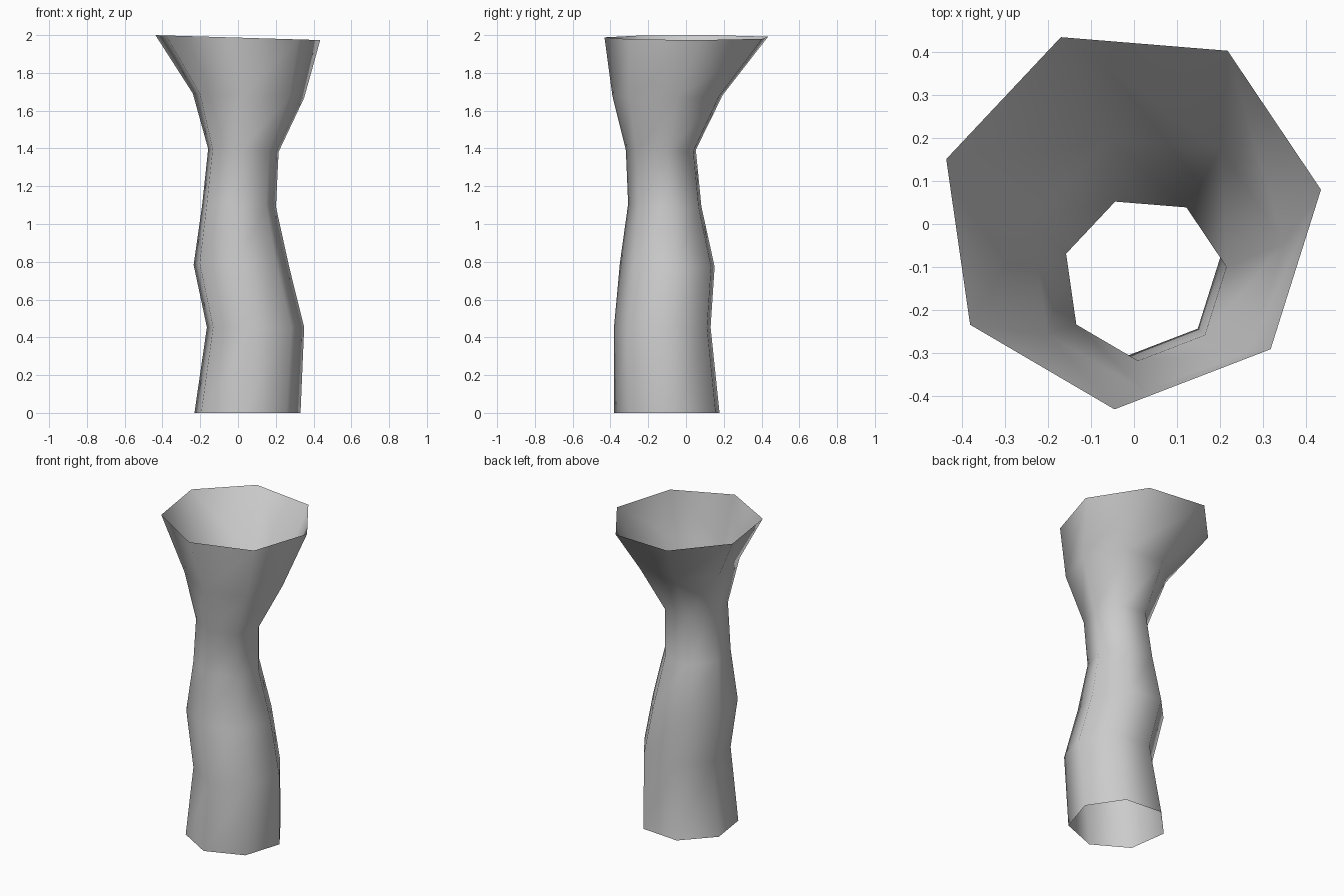
import bpy
import bmesh
from math import cos, sin, radians, tau

cube = bpy.data.objects.get("Cube")
if cube:
    bpy.data.objects.remove(cube, do_unlink=True)

SIDES = 7
TWIST = radians(8.2)

# Cross-sections, bottom to top: centre x, y, z, radius, slope along x, slope along y
RINGS = [
    (0.045, -0.092, 0.0, 0.289, 0.0, 0.0),
    (0.088, -0.117, 0.453, 0.265, 0.0, 0.0),
    (0.013, -0.091, 0.782, 0.260, -0.02, -0.04),
    (0.002, -0.106, 1.098, 0.201, -0.03, -0.04),
    (0.025, -0.127, 1.390, 0.192, -0.04, 0.0),
    (0.050, -0.088, 1.679, 0.303, -0.04, 0.0),
    (-0.009, 0.016, 1.987, 0.449, -0.03, 0.0),
]

# Plain grey material
grey = bpy.data.materials.new("plain grey")
grey.use_nodes = True
colour = (0.6, 0.6, 0.6, 1.0)
grey.diffuse_color = colour
grey.node_tree.nodes["Principled BSDF"].inputs["Base Color"].default_value = colour


def add_ring(bm, cx, cy, cz, radius, slope_x, slope_y):
    verts = []
    for i in range(SIDES):
        angle = TWIST + tau * i / SIDES
        dx, dy = radius * cos(angle), radius * sin(angle)
        verts.append(bm.verts.new((cx + dx, cy + dy, cz + slope_x * dx + slope_y * dy)))
    return verts


# Open, wavy tube flaring out at the rim
bm = bmesh.new()
rings = [add_ring(bm, *ring) for ring in RINGS]
for low, high in zip(rings, rings[1:]):
    for i in range(SIDES):
        j = (i + 1) % SIDES
        bm.faces.new((low[i], low[j], high[j], high[i])).smooth = True

mesh = bpy.data.meshes.new("flared_tube")
bm.to_mesh(mesh)
bm.free()
mesh.materials.append(grey)
tube = bpy.data.objects.new("flared_tube", mesh)
bpy.context.collection.objects.link(tube)
